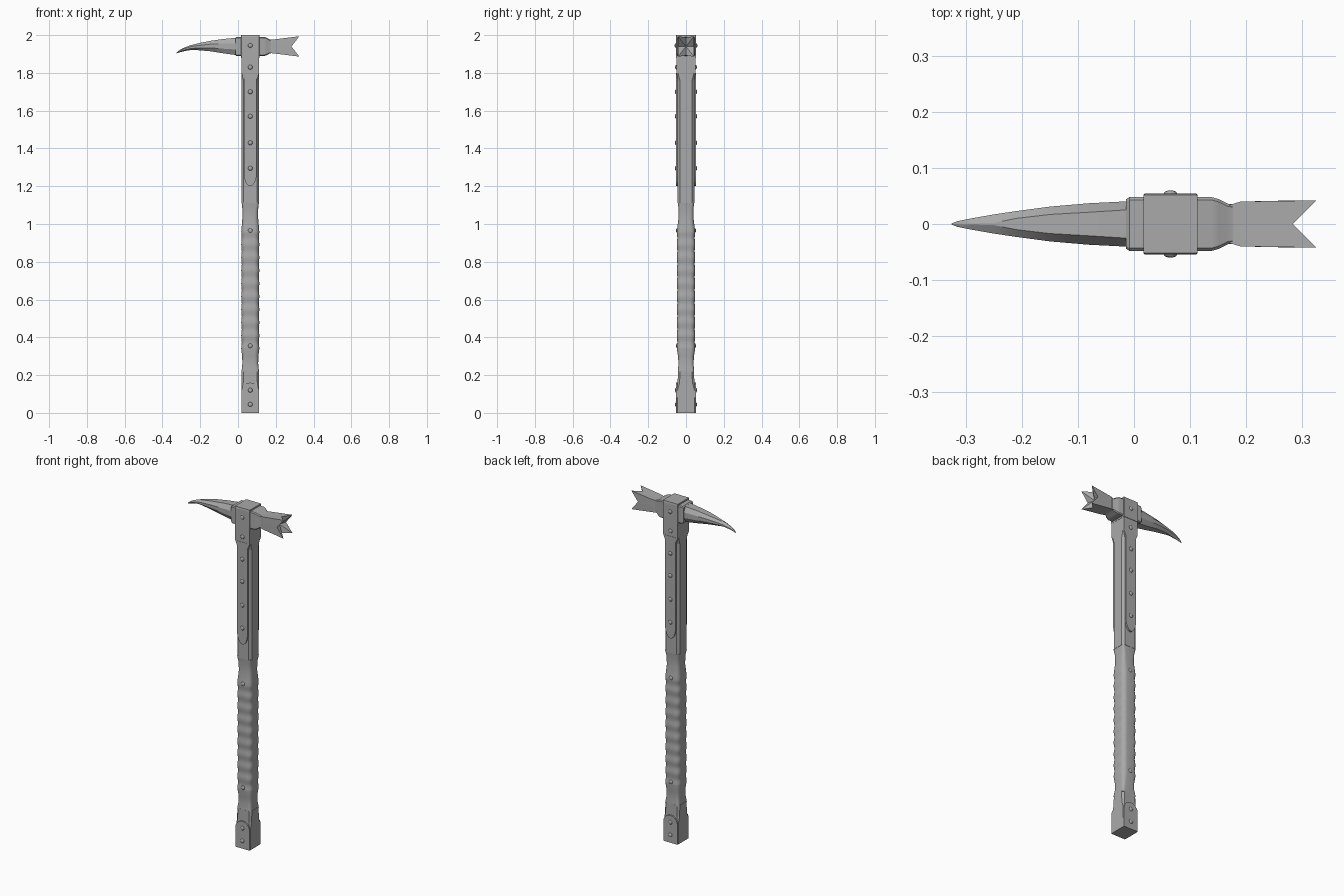
import bpy, bmesh, math
from mathutils import Vector, Matrix

cube = bpy.data.objects.get("Cube")
if cube:
    bpy.data.objects.remove(cube, do_unlink=True)

CX = 0.065   # shaft axis
ZH = 1.94    # head axis

steel = bpy.data.materials.new("grey steel")
steel.use_nodes = True
GREY = (0.4, 0.4, 0.4, 1)
steel.diffuse_color = GREY
steel.node_tree.nodes["Principled BSDF"].inputs["Base Color"].default_value = GREY


def finish(name, bm, smooth=None):
    bmesh.ops.recalc_face_normals(bm, faces=bm.faces)
    mesh = bpy.data.meshes.new(name)
    bm.to_mesh(mesh)
    bm.free()
    mesh.materials.append(steel)
    ob = bpy.data.objects.new(name, mesh)
    bpy.context.collection.objects.link(ob)
    if smooth:
        bpy.ops.object.select_all(action='DESELECT')
        ob.select_set(True)
        bpy.context.view_layer.objects.active = ob
        bpy.ops.object.shade_smooth_by_angle(angle=math.radians(smooth))
    return ob


def loft(name, rings, smooth=None):
    bm = bmesh.new()
    loops = [[bm.verts.new(p) for p in ring] for ring in rings]
    n = len(loops[0])
    for a, b in zip(loops, loops[1:]):
        for i in range(n):
            j = (i + 1) % n
            bm.faces.new((a[i], a[j], b[j], b[i]))
    bm.faces.new(loops[0])
    bm.faces.new(loops[-1])
    return finish(name, bm, smooth)


def section(hu, hv, c, seg=1):
    """Rectangle with chamfered (seg 1) or rounded corners."""
    pts = []
    for k, (su, sv) in enumerate(((1, 1), (-1, 1), (-1, -1), (1, -1))):
        for i in range(seg + 1):
            a = math.pi / 2 * (k + i / seg)
            pts.append((su * (hu - c) + c * math.cos(a), sv * (hv - c) + c * math.sin(a)))
    return pts


def upright(z, hx, hy, c, seg=1):
    return [(CX + u, v, z) for u, v in section(hx, hy, c, seg)]


def along_x(x, hy, low, high, c):
    return [(x, u, (low + high) / 2 + v) for u, v in section(hy, (high - low) / 2, c)]


def plate(name, outline, y0, y1):
    """Flat plate in the xz plane, on the front and the back."""
    for side, s in (("front", -1), ("back", 1)):
        loft(f"{side}_{name}", [[(CX + x, s * y, z) for x, z in outline] for y in (y0, y1)])


# Shaft: chamfered upper bar, waisted round grip, square foot
loft("upper_shaft", [upright(z, 0.047, 0.044, c) for z, c in
                     ((1.11, 0.012), (1.76, 0.012), (1.79, 0.004), (1.9, 0.004))])
grip = [upright(1.115, 0.046, 0.043, 0.012, 5), upright(1.08, 0.042, 0.040, 0.018, 5),
        upright(1.03, 0.042, 0.040, 0.022, 5), upright(0.98, 0.046, 0.046, 0.024, 5)]
STEPS = 72
for i in range(STEPS + 1):
    t = i / STEPS
    wave = 0.0014 * math.cos(t * 9 * math.tau)
    grip.append(upright(0.96 - 0.62 * t, 0.0465 + wave, 0.0475 + wave, 0.026, 5))
grip += [upright(0.30, 0.043, 0.042, 0.022, 5), upright(0.26, 0.042, 0.040, 0.018, 5),
         upright(0.22, 0.046, 0.043, 0.012, 5)]
loft("grip", grip, 40)
loft("foot", [upright(z, 0.047, h, c) for z, h, c in
              ((0, 0.049, 0.003), (0.12, 0.048, 0.003), (0.16, 0.044, 0.010), (0.225, 0.043, 0.012))])

# Side straps, long below the head and arched on the foot
arc = [math.pi * i / 12 for i in range(13)]
plate("langet", [(0.034, 1.8), (-0.034, 1.8)] +
      [(-0.034 * math.cos(a), 1.27 - 0.07 * math.sin(a)) for a in arc], 0.04, 0.053)
plate("foot_strap", [(-0.046, 0), (0.046, 0)] +
      [(0.046 * math.cos(a), 0.115 + 0.045 * math.sin(a)) for a in arc], 0.04, 0.0525)
plate("head_strap", [(-0.047, 1.89), (-0.047, 1.80), (-0.034, 1.77),
                     (0.034, 1.77), (0.047, 1.80), (0.047, 1.89)], 0.04, 0.0515)

# Head block and the collar through it
loft("head_block", [upright(z, 0.048, h, 0.002) for z, h in
                    ((1.88, 0.054), (1.99, 0.054), (2.0, 0.052))])
loft("head_collar", [along_x(x, h, 1.94 - v, 1.94 + v, 0.005) for x, h, v in
                     ((-0.014, 0.044, 0.046), (-0.008, 0.048, 0.051), (0.138, 0.048, 0.051),
                      (0.152, 0.044, 0.046), (0.168, 0.036, 0.037), (0.182, 0.035, 0.035))], 30)

# Curved beak: flat-topped section running into a ridge
spike = []
for x, hy, low, high, flat in (
        (0.0, 0.041, 1.893, 1.987, 0.026), (-0.08, 0.037, 1.904, 1.979, 0.021),
        (-0.15, 0.031, 1.915, 1.969, 0.017), (-0.21, 0.023, 1.920, 1.957, 0.010),
        (-0.25, 0.017, 1.921, 1.947, 0.002), (-0.29, 0.010, 1.914, 1.932, 0.001),
        (-0.315, 0.005, 1.907, 1.917, 0.0005), (-0.325, 0.001, 1.903, 1.906, 0.0002)):
    mid, q = (low + high) / 2, (high - low) * 0.18
    spike.append([(x, flat, high), (x, hy, mid + q), (x, hy, mid - q), (x, flat, low),
                  (x, -flat, low), (x, -hy, mid - q), (x, -hy, mid + q), (x, -flat, high)])
loft("beak", spike, 28)

# Four-pronged hammer with a notch in every side
bm = bmesh.new()
dirs = [(1, 1), (0, 1), (-1, 1), (-1, 0), (-1, -1), (0, -1), (1, -1), (1, 0)]
back, mid, tip = [], [], []
for u, v in dirs:
    corner = u * v != 0
    back.append(bm.verts.new((0.170, u * 0.034, ZH + v * 0.035)))
    mid.append(bm.verts.new((0.190, u * 0.040, ZH + v * 0.037)))
    tip.append(bm.verts.new((0.325 if corner else 0.283, u * 0.042,
                             ZH + v * (0.054 if corner else 0.048))))
centre = bm.verts.new((0.270, 0, ZH))
for i in range(8):
    j = (i + 1) % 8
    for a, b in ((back, mid), (mid, tip)):
        bm.faces.new((a[i], a[j], b[j], b[i]))
    bm.faces.new((tip[i], tip[j], centre))
bm.faces.new(back)
finish("pronged_hammer", bm)

# Domed rivets on front and back
for k, (z, y) in enumerate(((1.945, 0.054), (1.83, 0.0515), (1.70, 0.053), (1.57, 0.053),
                            (1.43, 0.053), (1.295, 0.053), (0.965, 0.047), (0.355, 0.047),
                            (0.12, 0.0525), (0.045, 0.0525))):
    for side, s in (("front", -1), ("back", 1)):
        bm = bmesh.new()
        bmesh.ops.create_uvsphere(bm, u_segments=12, v_segments=8, radius=1)
        bmesh.ops.transform(bm, verts=bm.verts, matrix=Matrix.Translation((CX, s * y, z))
                            @ Matrix.Diagonal((0.012, 0.006, 0.012, 1)))
        finish(f"{side}_rivet_{k + 1}", bm, 60)
